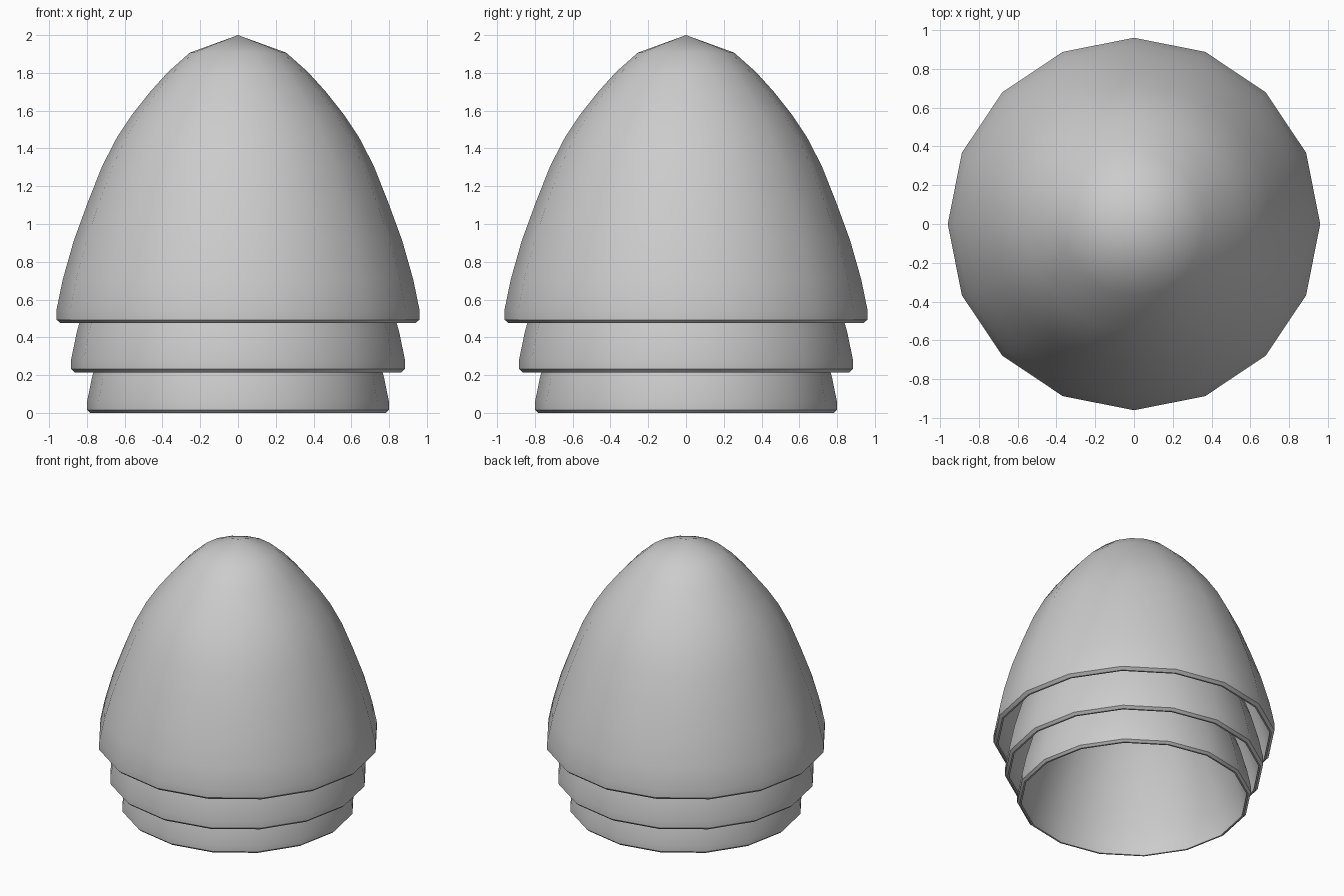
import bpy, bmesh, math
from mathutils import Vector

if "Cube" in bpy.data.objects:
    bpy.data.objects.remove(bpy.data.objects["Cube"])

SIDES = 16
WALL = 0.025

# Dome profile (radius, height above rim), from rim up to the pointed tip
PROFILE = [(0.94, 0.0), (0.96, 0.018), (0.96, 0.075), (0.928, 0.23), (0.87, 0.435),
           (0.795, 0.64), (0.72, 0.83), (0.64, 0.985), (0.56, 1.105), (0.465, 1.225),
           (0.37, 1.33), (0.255, 1.432), (0.0, 1.525)]


def inner_wall(pts):
    # Offset the dome profile inwards along its normals
    out = []
    for i in range(2, len(pts) - 1):
        t = (Vector(pts[i + 1]) - Vector(pts[i - 1])).normalized()
        out.append((pts[i][0] - t.y * WALL, pts[i][1] + t.x * WALL))
    return [(pts[0][0] - 0.012, 0.0)] + out + [(0.0, pts[-1][1] - WALL)]


def shell(name, scale, base):
    outer = [(r * scale, z * scale + base) for r, z in PROFILE]
    bm = bmesh.new()
    # Closed wall: inner tip, down to the rim, up to the outer tip
    path = inner_wall([(r, z - base) for r, z in outer])[::-1]
    path = [(r, z + base) for r, z in path] + outer
    rings = []
    for r, z in path:
        if r < 1e-6:
            rings.append([bm.verts.new((0, 0, z))] * SIDES)
        else:
            rings.append([bm.verts.new((r * math.cos(a), r * math.sin(a), z))
                          for a in (2 * math.pi * k / SIDES for k in range(SIDES))])
    for a, b in zip(rings, rings[1:]):
        for k in range(SIDES):
            n = (k + 1) % SIDES
            bm.faces.new(list(dict.fromkeys((a[k], a[n], b[n], b[k]))))
    bmesh.ops.recalc_face_normals(bm, faces=bm.faces)
    me = bpy.data.meshes.new(name)
    bm.to_mesh(me)
    bm.free()
    ob = bpy.data.objects.new(name, me)
    bpy.context.collection.objects.link(ob)
    bpy.ops.object.select_all(action='DESELECT')
    ob.select_set(True)
    bpy.context.view_layer.objects.active = ob
    bpy.ops.object.shade_smooth_by_angle(angle=math.radians(35))


# Three nested hollow domes, each a smaller copy hanging lower
shell("outer_shell", 1.0, 0.475)
shell("middle_shell", 0.92, 0.215)
shell("inner_shell", 0.832, 0.0)
